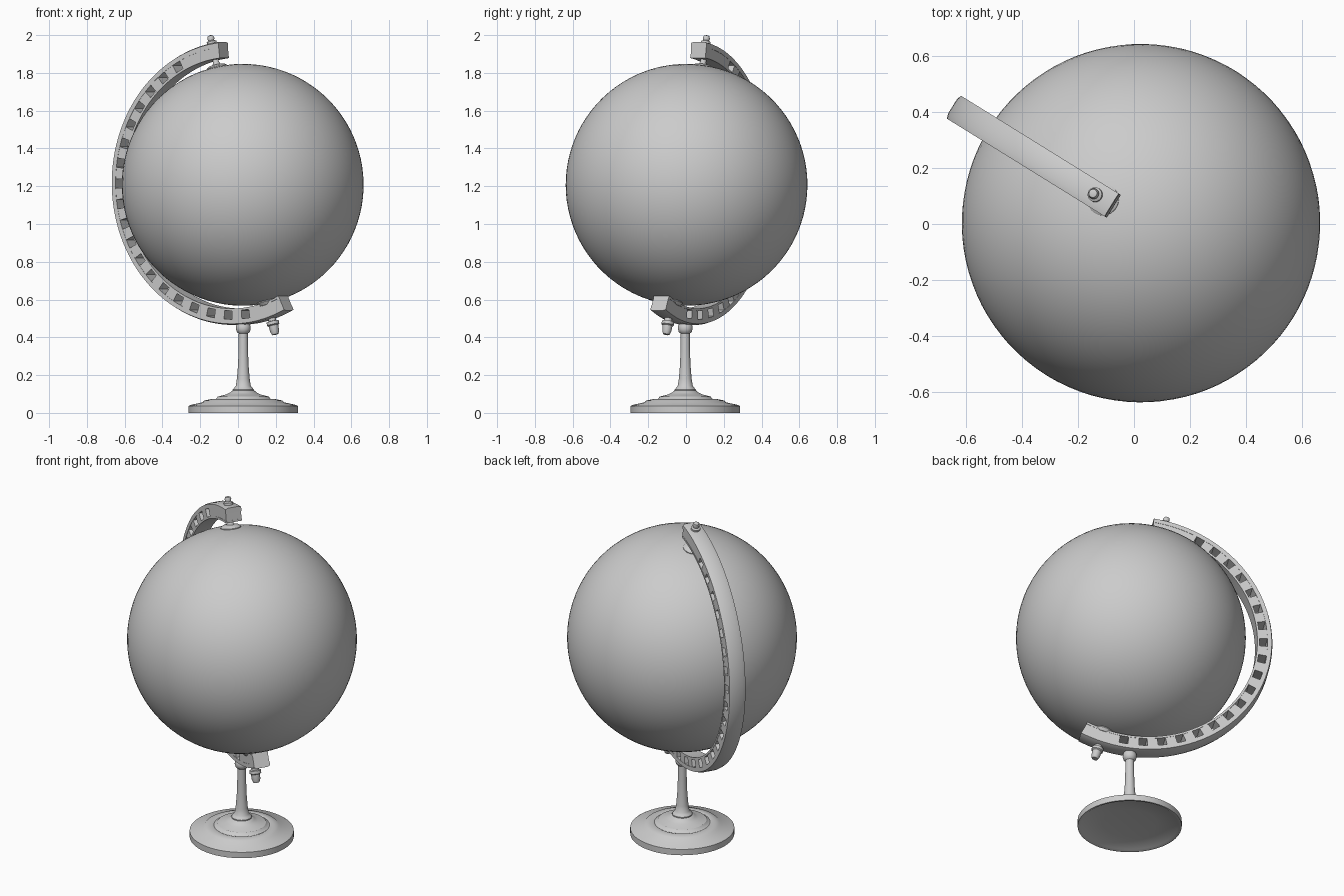
import bpy, bmesh
from math import sin, cos, pi, radians
from mathutils import Vector, Matrix

cube = bpy.data.objects.get("Cube")
if cube:
    bpy.data.objects.remove(cube, do_unlink=True)

grey = bpy.data.materials.new("plain_grey")
grey.use_nodes = True
grey.diffuse_color = (0.6, 0.6, 0.6, 1)
grey.node_tree.nodes["Principled BSDF"].inputs["Base Color"].default_value = (0.6, 0.6, 0.6, 1)

CENTRE = Vector((0.025, 0.003, 1.2075))          # globe centre
ARM_YAW = radians(148.2)                         # heading of the arm's plane
TILT = radians(14.4)                             # lean of the spin axis
ARM_FRAME = Matrix.Translation(CENTRE) @ Matrix.Rotation(ARM_YAW, 4, 'Z')
AXIS_FRAME = ARM_FRAME @ Matrix.Rotation(TILT, 4, 'Y')


def finish(name, bm, matrix, angle=35):
    bmesh.ops.recalc_face_normals(bm, faces=bm.faces)
    mesh = bpy.data.meshes.new(name)
    bm.to_mesh(mesh)
    bm.free()
    mesh.materials.append(grey)
    obj = bpy.data.objects.new(name, mesh)
    obj.matrix_world = matrix
    bpy.context.collection.objects.link(obj)
    bpy.ops.object.select_all(action='DESELECT')
    obj.select_set(True)
    bpy.context.view_layer.objects.active = obj
    bpy.ops.object.shade_smooth_by_angle(angle=radians(angle))
    return obj


def lathe(name, profile, matrix, sides=48):
    """Revolve (radius, height) points about local z."""
    bm = bmesh.new()
    verts = [bm.verts.new((r, 0, z)) for r, z in profile]
    edges = [bm.edges.new(pair) for pair in zip(verts, verts[1:])]
    bmesh.ops.spin(bm, geom=verts + edges, axis=(0, 0, 1), cent=(0, 0, 0),
                   angle=2 * pi, steps=sides, use_duplicate=False)
    bmesh.ops.remove_doubles(bm, verts=bm.verts, dist=0.0002)
    return finish(name, bm, matrix)


def sweep(bm, section, start, end, step=2.2):
    """Sweep a closed (radius, side) section round the arm's arc, in degrees."""
    count = max(1, round((end - start) / step))
    rings = []
    for i in range(count + 1):
        a = radians(start + (end - start) * i / count)
        rings.append([bm.verts.new((0.04 + r * sin(a), s, 0.01 - r * cos(a)))
                      for r, s in section])
    n = len(section)
    for lower, upper in zip(rings, rings[1:]):
        for j in range(n):
            k = (j + 1) % n
            bm.faces.new((lower[j], lower[k], upper[k], upper[j]))
    bm.faces.new(rings[0])
    bm.faces.new(rings[-1])


def band(inner, outer, half, crown=0.0):
    return [(inner, -half), (outer - crown, -half), (outer, -half * 0.6),
            (outer, half * 0.6), (outer - crown, half), (inner, half)]


# Globe
bm = bmesh.new()
bmesh.ops.create_uvsphere(bm, u_segments=96, v_segments=48, radius=0.64)
finish("globe", bm, AXIS_FRAME)

# Curved arm: outer and inner rails joined by ribs, leaving side windows
START, END = -26, 173.6
FIRST, PITCH, WINDOWS = -9, 8.8, 19
HALF = 0.048
bm = bmesh.new()
sweep(bm, band(0.722, 0.752, HALF, 0.006), START, END)
sweep(bm, band(0.665, 0.677, HALF), START, END)
rib = band(0.670, 0.730, HALF - 0.0015)
for i in range(1, WINDOWS):
    a = FIRST + PITCH * i
    sweep(bm, rib, a - PITCH * 0.55, a)
last = FIRST + PITCH * WINDOWS - PITCH * 0.55
sweep(bm, rib, START + 0.05, FIRST)
sweep(bm, rib, last, END - 0.05)
finish("arm", bm, ARM_FRAME)

# Spin-axis pins, with a washer against the globe and a turned finial
lathe("top_pin", [(0, 0.60), (0.055, 0.60), (0.057, 0.642), (0.045, 0.652),
                  (0.022, 0.656), (0.016, 0.67), (0.016, 0.765), (0.026, 0.768),
                  (0.026, 0.782), (0.016, 0.788), (0.019, 0.80), (0.015, 0.813),
                  (0, 0.818)], AXIS_FRAME, 24)
lathe("bottom_pin", [(0, -0.60), (0.06, -0.60), (0.062, -0.642), (0.05, -0.658),
                     (0.022, -0.664), (0.020, -0.745), (0.033, -0.748),
                     (0.033, -0.765), (0.026, -0.77), (0.024, -0.80),
                     (0.017, -0.818), (0, -0.82)], AXIS_FRAME, 24)

# Stand: stepped round foot with a shallow hollow underneath
STAND = Matrix.Translation((0.028, -0.004, 0))
lathe("foot", [(0, 0.02), (0.15, 0.018), (0.27, 0.006), (0.28, 0), (0.29, 0),
               (0.29, 0.036), (0.28, 0.042), (0.215, 0.056), (0.205, 0.066),
               (0.165, 0.074), (0.155, 0.070), (0.145, 0.074), (0.135, 0.086),
               (0.09, 0.098), (0.07, 0.108), (0.062, 0.116), (0.05, 0.12), (0, 0.12)],
      STAND, 64)

# Turned column with a cradle knob under the arm
lathe("column", [(0, 0.10), (0.056, 0.11), (0.056, 0.124), (0.047, 0.134),
                 (0.040, 0.142), (0.034, 0.18), (0.028, 0.25), (0.025, 0.33),
                 (0.024, 0.42), (0.034, 0.428), (0.039, 0.444), (0.038, 0.46),
                 (0.030, 0.478), (0, 0.48)], STAND, 32)
